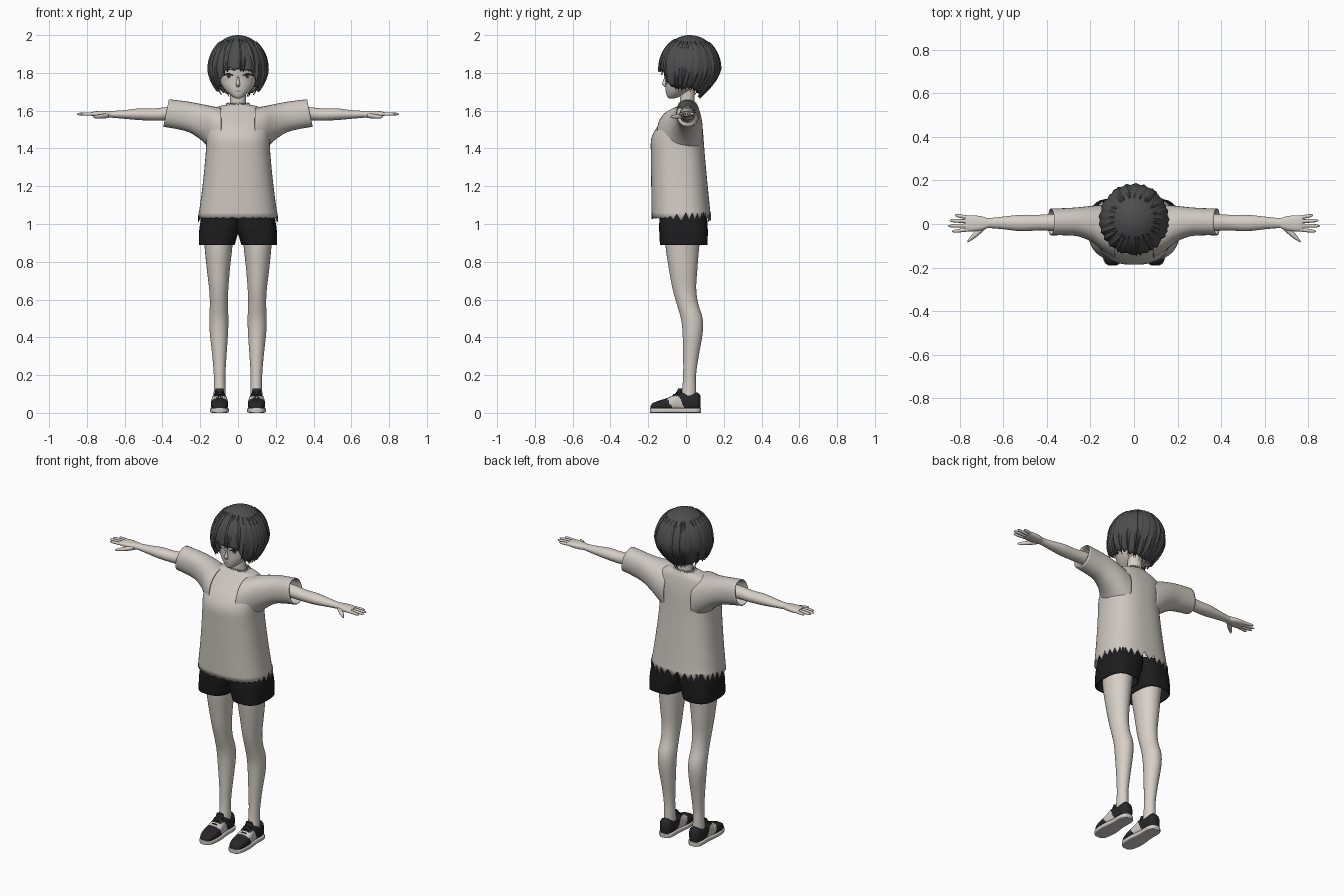
import bpy, bmesh, math, random
from mathutils import Vector
from mathutils.bvhtree import BVHTree

if "Cube" in bpy.data.objects:
    bpy.data.objects.remove(bpy.data.objects["Cube"])

random.seed(4)


def material(name, rgb):
    m = bpy.data.materials.new(name)
    m.diffuse_color = (*rgb, 1)
    m.use_nodes = True
    m.node_tree.nodes["Principled BSDF"].inputs["Base Color"].default_value = m.diffuse_color
    return m


SKIN = material("skin", (0.68, 0.63, 0.58))
SHIRT = material("shirt_cloth", (0.61, 0.57, 0.53))
BLACK = material("black_cloth", (0.012, 0.012, 0.012))
HAIR = material("hair_grey", (0.075, 0.075, 0.075))
SHOE = material("shoe_black", (0.02, 0.02, 0.02))
PALE = material("shoe_pale", (0.62, 0.59, 0.56))
WHITE = material("eye_white", (0.75, 0.73, 0.7))
IRIS = material("iris_grey", (0.12, 0.11, 0.1))
LASH = material("lash_black", (0.02, 0.018, 0.018))
LIP = material("lip", (0.42, 0.34, 0.31))


def build(name, verts, faces, mats, rule=None, mirror=False, thick=0, sharp=50):
    """Make a smooth-shaded object, optionally thickened and mirrored in x."""
    me = bpy.data.meshes.new(name)
    me.from_pydata(verts, [], faces)
    bm = bmesh.new()
    bm.from_mesh(me)
    bmesh.ops.remove_doubles(bm, verts=bm.verts, dist=1e-5)
    bmesh.ops.recalc_face_normals(bm, faces=bm.faces)
    for f in bm.faces:
        f.smooth = True
        if rule:
            f.material_index = rule(f.calc_center_median())
    bm.to_mesh(me)
    bm.free()
    me.set_sharp_from_angle(angle=math.radians(sharp))
    for m in mats:
        me.materials.append(m)
    ob = bpy.data.objects.new(name, me)
    bpy.context.collection.objects.link(ob)
    if thick:
        mod = ob.modifiers.new("thickness", 'SOLIDIFY')
        mod.thickness, mod.offset = thick, -1
    if mirror:
        mod = ob.modifiers.new("mirror", 'MIRROR')
        mod.use_mirror_merge = False
    return ob


def spline(rows, k):
    """Catmull-Rom refinement of station rows."""
    out = []
    for i in range(len(rows) - 1):
        p = [rows[max(0, min(len(rows) - 1, i + d))] for d in (-1, 0, 1, 2)]
        for j in range(k):
            t = j / k
            out.append([0.5 * (2 * b + (c - a) * t + (2 * a - 5 * b + 4 * c - d) * t * t
                               + (3 * b - a - 3 * c + d) * t ** 3) for a, b, c, d in zip(*p)])
    return out + [list(rows[-1])]


def rings(axis, rows, n=2.0, seg=32, k=4):
    """Superellipse rings; each row is (position, a0, a1, b0, b1)."""
    out = []
    for t, a0, a1, b0, b1 in spline(rows, k):
        ring = []
        for i in range(seg):
            c, s = math.cos(math.tau * i / seg), math.sin(math.tau * i / seg)
            a = (a0 + a1) / 2 + (a1 - a0) / 2 * math.copysign(abs(c) ** (2 / n), c)
            b = (b0 + b1) / 2 + (b1 - b0) / 2 * math.copysign(abs(s) ** (2 / n), s)
            ring.append(Vector({'x': (t, a, b), 'y': (a, t, b), 'z': (a, b, t)}[axis]))
        out.append(ring)
    return out


def skin_rings(name, rs, mats, cap=True, **kw):
    n = len(rs[0])
    faces = [(r * n + i, r * n + (i + 1) % n, (r + 1) * n + (i + 1) % n, (r + 1) * n + i)
             for r in range(len(rs) - 1) for i in range(n)]
    if cap:
        faces += [tuple(range(n)), tuple(range((len(rs) - 1) * n, len(rs) * n))]
    return build(name, [v for r in rs for v in r], faces, mats, **kw)


def loft(name, axis, rows, mats, n=2.0, seg=32, k=4, **kw):
    return skin_rings(name, rings(axis, rows, n, seg, k), mats, **kw)


# --- head, nose, neck
head = loft("head", 'z', [(z, -w, w, f, b) for z, w, f, b in (
    (1.665, .012, -.09, -.06), (1.675, .03, -.1, -.03), (1.70, .06, -.106, .02),
    (1.73, .083, -.109, .06), (1.77, .099, -.111, .1), (1.81, .108, -.118, .13),
    (1.86, .114, -.12, .14), (1.91, .102, -.1, .13), (1.95, .06, -.05, .08),
    (1.962, .02, 0, .04))], [SKIN], seg=40)
loft("nose", 'z', [(1.726, -.008, .008, -.112, -.095), (1.741, -.011, .011, -.127, -.095),
                   (1.757, -.008, .008, -.121, -.095), (1.79, -.004, .004, -.112, -.1)], [SKIN], seg=16)
loft("neck", 'z', [(1.56, -.07, .07, -.04, .06), (1.62, -.046, .046, -.032, .048),
                   (1.67, -.042, .042, -.033, .045), (1.74, -.045, .045, -.03, .05)], [SKIN])

# --- painted face plates laid on the head surface
tree = BVHTree.FromPolygons([v.co.copy() for v in head.data.vertices],
                            [tuple(p.vertices) for p in head.data.polygons])


def plate(name, outline, mat, lift, mirror=True):
    cx, cz = (sum(p[i] for p in outline) / len(outline) for i in (0, 1))
    pts = []
    for x, z in outline + [(cx, cz)]:
        hit = tree.ray_cast(Vector((x, -1, z)), Vector((0, 1, 0)))[0]
        pts.append(Vector((x, hit.y - lift, z)))
    n = len(outline)
    build(name, pts, [(i, (i + 1) % n, n) for i in range(n)], [mat], mirror=mirror)


def oval(cx, cz, rx, rz, n=20):
    return [(cx + rx * math.cos(math.tau * i / n), cz + rz * math.sin(math.tau * i / n)) for i in range(n)]


def arc(x0, x1, z, bulge, w, n=8):
    top = [(x0 + (x1 - x0) * i / n, z + bulge * math.sin(math.pi * i / n)) for i in range(n + 1)]
    return top + [(x, zz - w) for x, zz in reversed(top)]


plate("eye_white", oval(.05, 1.783, .024, .014), WHITE, .002)
plate("iris", oval(.049, 1.784, .012, .014), IRIS, .004)
plate("pupil", oval(.049, 1.784, .005, .007), LASH, .005)
plate("upper_lash", arc(.024, .079, 1.788, .012, .006), LASH, .006)
plate("eyebrow", arc(.022, .08, 1.816, .007, .005), HAIR, .003)
plate("mouth", oval(0, 1.703, .018, .004), LIP, .002, mirror=False)


# --- hair: bob-shaped shell with ragged edge, plus raised locks
EDGE = [(0, 1.815), (28, 1.808), (38, 1.775), (50, 1.725), (75, 1.71), (100, 1.715), (130, 1.69), (180, 1.675)]


def edge_height(a):
    d = abs((math.degrees(a) + 180) % 360 - 180)
    for (d0, z0), (d1, z1) in zip(EDGE, EDGE[1:]):
        if d <= d1:
            return z0 + (z1 - z0) * (d - d0) / (d1 - d0)
    return EDGE[-1][1]


def hair_point(a, t, off=0, bottom=None):
    z = 2 - (2 - (bottom or edge_height(a))) * t ** 1.8
    u = abs(z - 1.82)
    r = math.sqrt(max(0, 1 - (u / .18) ** 2)) if z > 1.82 else 1 - .48 * (u / .15) ** 1.8
    cy = .02 if z > 1.82 else .02 - .03 * u / .15
    return Vector((math.sin(a) * (.155 * r + off), cy - math.cos(a) * (.16 * r + off), z))


N, shell = 96, []
jag = [random.uniform(.0, .02) if i % 4 == 0 else .006 * (i % 2) for i in range(N)]
for j in range(25):
    t = j / 24
    shell.append([hair_point(math.tau * i / N, t, .004 * t * (abs((i % 6) - 3) / 1.5 - 1),
                             edge_height(math.tau * i / N) + jag[i]) for i in range(N)])
skin_rings("hair_shell", shell, [HAIR], cap=False, thick=.012, sharp=60)

for s in range(26):
    a0, w = math.tau * (s + random.uniform(-.3, .3)) / 26, random.uniform(.09, .14)
    sway, vs, fs = random.uniform(-.12, .12), [], []
    for j in range(13):
        t = .3 + .72 * j / 12
        half = w * min(1, (j + 1) / 4) * (1 if j < 7 else (12 - j + .3) / 5.3)
        a, low = a0 + sway * t, edge_height(a0)
        vs += [hair_point(a - half, t, .001, low), hair_point(a, t, .008, low),
               hair_point(a + half, t, .001, low)]
        if j:
            b = 3 * (j - 1)
            fs += [(b, b + 1, b + 4, b + 3), (b + 1, b + 2, b + 5, b + 4)]
    build("hair_lock", vs, fs, [HAIR])

# --- shirt body with ragged hem and neckline
body = rings('z', [(z, -w, w, f, b) for z, w, f, b in (
    (1.03, .211, -.182, .132), (1.2, .188, -.184, .115), (1.36, .172, -.186, .1),
    (1.45, .168, -.184, .093), (1.51, .17, -.155, .088), (1.56, .17, -.11, .08),
    (1.6, .15, -.07, .07), (1.622, .105, -.05, .06), (1.632, .058, -.04, .055))], n=2.5, seg=64)
for i, v in enumerate(body[0]):
    rag = .15 + .85 * min(1, max(0, (v.y + .12) / .1))
    v.z += (.03 if i % 2 else -.018 * random.uniform(.4, 1.1)) * rag
for i, v in enumerate(body[-1]):
    v.z += .012 if i % 2 else -.004
skin_rings("shirt_body", body, [SHIRT], cap=False, thick=.005)

# --- sleeves, flaring into the body, cuffs tilted
sleeve = rings('x', [(.09, -.155, .088, 1.34, 1.615), (.14, -.125, .088, 1.39, 1.624),
                     (.19, -.085, .084, 1.44, 1.634), (.25, -.058, .077, 1.484, 1.645),
                     (.31, -.052, .073, 1.502, 1.653), (.38, -.052, .071, 1.515, 1.66)], n=2.2)
for ring in sleeve:
    for v in ring:
        v.x += (1.59 - v.z) * .2 * max(0, (v.x - .2) / .18)
skin_rings("sleeve", sleeve, [SHIRT], cap=False, thick=.005, mirror=True)

# --- arms and hands
loft("arm", 'x', [(.2, -.035, .05, 1.535, 1.625), (.36, -.032, .046, 1.547, 1.62),
                  (.44, -.03, .042, 1.547, 1.612), (.52, -.033, .042, 1.55, 1.612),
                  (.6, -.024, .034, 1.557, 1.603), (.67, -.019, .027, 1.563, 1.598),
                  (.7, -.026, .034, 1.565, 1.597)], [SKIN], mirror=True, seg=24)
loft("palm", 'x', [(.67, -.018, .026, 1.565, 1.597), (.705, -.03, .036, 1.564, 1.598),
                   (.75, -.034, .04, 1.567, 1.597), (.775, -.03, .036, 1.572, 1.593)],
     [SKIN], n=2.6, mirror=True, seg=24)
for y0, y1, tip in ((-.025, -.034, .835), (-.007, -.009, .853), (.012, .016, .848), (.029, .04, .822)):
    rows = []
    for t, r in ((0, .009), (.5, .0085), (.85, .007), (1, .002)):
        y = y0 + (y1 - y0) * t
        rows.append((.755 + (tip - .755) * t, y - r, y + r, 1.582 - r, 1.582 + r))
    loft("finger", 'x', rows, [SKIN], mirror=True, seg=12, k=2)
loft("thumb", 'x', [(.685, -.025, .005, 1.562, 1.59), (.715, -.053, -.018, 1.558, 1.583),
                    (.745, -.074, -.05, 1.558, 1.578), (.765, -.085, -.077, 1.562, 1.572)],
     [SKIN], mirror=True, seg=12)

# --- shorts and legs
loft("shorts_leg", 'z', [(.888, .018, .207, -.138, .113), (.93, .006, .207, -.14, .115),
                         (.98, -.01, .204, -.142, .115), (1.06, -.02, .19, -.14, .11)],
     [BLACK], n=2.8, cap=False, thick=.006, mirror=True)
loft("leg", 'z', [(1.0, .02, .188, -.11, .085), (.88, .03, .177, -.108, .07),
                  (.76, .043, .165, -.09, .06), (.66, .051, .153, -.072, .054),
                  (.58, .054, .149, -.05, .064), (.5, .051, .152, -.027, .088),
                  (.42, .053, .149, -.018, .088), (.3, .061, .136, -.015, .067),
                  (.2, .067, .128, -.015, .053), (.13, .066, .128, -.02, .053),
                  (.07, .064, .13, -.03, .055)], [SKIN], mirror=True)

# --- shoes: sole, two-tone upper, tongue, laces
FOOT = ((-.188, .016, .036), (-.175, .033, .052), (-.14, .044, .066), (-.09, .046, .082),
        (-.045, .041, .106), (-.01, .038, .108), (.03, .039, .103), (.06, .035, .108), (.078, .018, .09))
loft("shoe_sole", 'y', [(y * 1.01, .098 - w - .004, .098 + w + .004, 0, .026) for y, w, h in FOOT],
     [PALE], n=6, mirror=True)


def saddle(c):
    slant = c.y + (c.z - .05) * .5
    return 1 if -.085 < slant < -.02 and c.z < .088 else 0


loft("shoe_upper", 'y', [(y, .098 - w, .098 + w, .01, h) for y, w, h in FOOT],
     [SHOE, PALE], n=2.6, k=6, rule=saddle, mirror=True)
loft("shoe_tongue", 'z', [(.07, .078, .118, -.09, -.03), (.105, .074, .122, -.055, -.02),
                          (.128, .077, .119, -.042, -.022)], [SHOE], seg=16, mirror=True)
for y, z in ((-.085, .084), (-.065, .097), (-.048, .11)):
    loft("lace", 'x', [(x, y - .004, y + .004, z - d - .003, z - d + .004) for x, d in
                       ((.07, .012), (.085, .001), (.098, 0), (.111, .001), (.126, .012))],
         [SHOE], seg=8, k=2, mirror=True)
